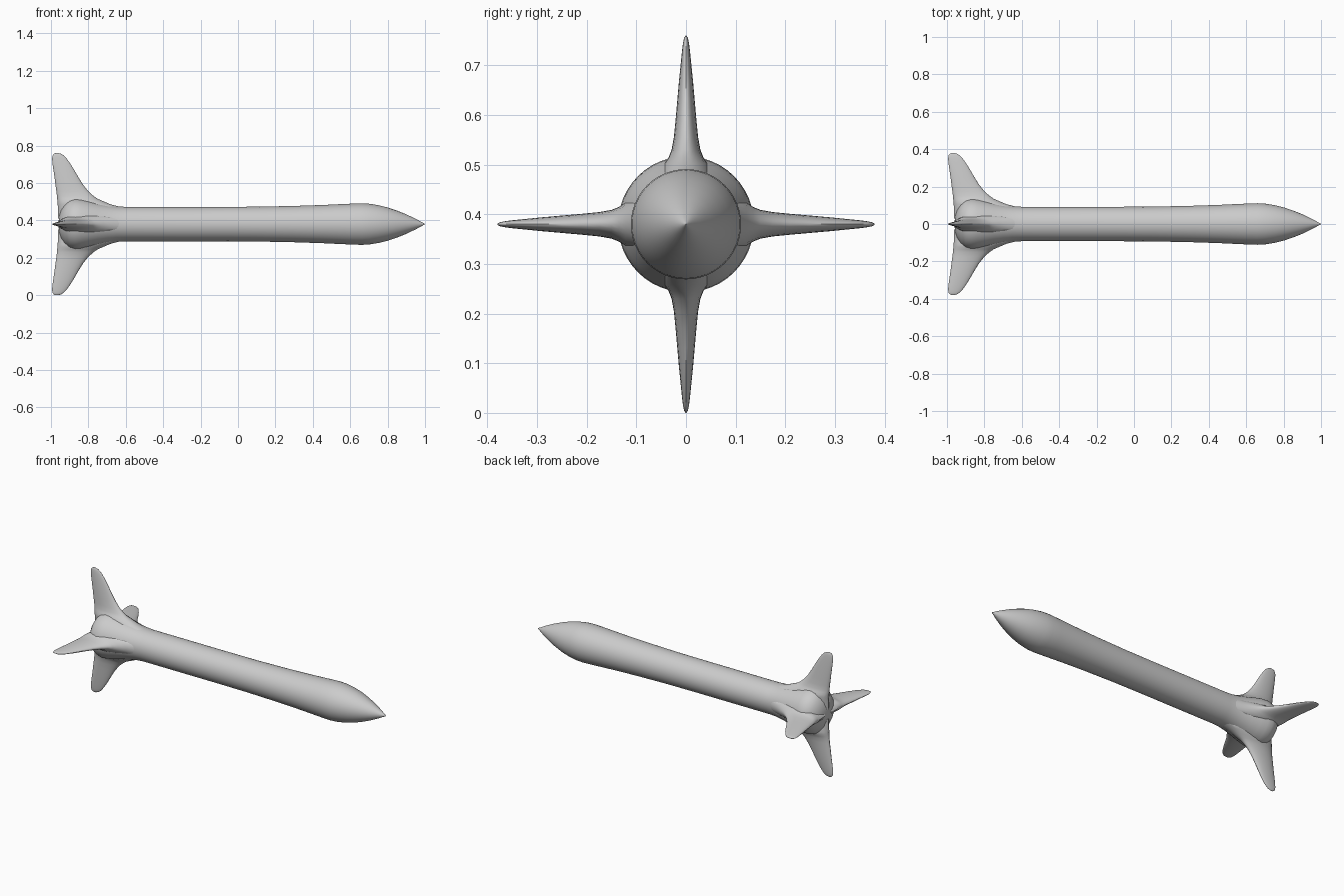
import bpy, bmesh
from math import sin, cos, pi
from mathutils import Matrix, Vector

if "Cube" in bpy.data.objects:
    bpy.data.objects.remove(bpy.data.objects["Cube"])

AXIS_Z = 0.38


def loft(name, rings, loc=(0, 0, 0)):
    """Skin a list of vertex rings and cap both ends."""
    bm = bmesh.new()
    loops = [[bm.verts.new(p) for p in ring] for ring in rings]
    n = len(loops[0])
    for a, b in zip(loops, loops[1:]):
        for i in range(n):
            j = (i + 1) % n
            bm.faces.new((a[i], a[j], b[j], b[i]))
    bm.faces.new(loops[0][::-1])
    bm.faces.new(loops[-1])
    bmesh.ops.remove_doubles(bm, verts=bm.verts, dist=1e-5)
    bmesh.ops.recalc_face_normals(bm, faces=bm.faces)
    me = bpy.data.meshes.new(name)
    bm.to_mesh(me)
    bm.free()
    ob = bpy.data.objects.new(name, me)
    ob.location = loc
    bpy.context.collection.objects.link(ob)
    bpy.ops.object.select_all(action='DESELECT')
    ob.select_set(True)
    bpy.context.view_layer.objects.active = ob
    bpy.ops.object.shade_smooth_by_angle(angle=0.8)
    return ob


# Fuselage with pointed nose, flared tail and domed base: (x, radius)
profile = [(1, 0.001), (0.95, 0.028), (0.9, 0.052), (0.85, 0.072), (0.8, 0.089),
           (0.75, 0.101), (0.7, 0.109), (0.66, 0.111), (0.6, 0.109), (0.45, 0.102),
           (0.3, 0.097), (0.1, 0.093), (-0.1, 0.092), (-0.6, 0.092), (-0.65, 0.095),
           (-0.7, 0.103), (-0.75, 0.114), (-0.8, 0.127), (-0.84, 0.135), (-0.87, 0.137),
           (-0.9, 0.129), (-0.925, 0.108), (-0.945, 0.078), (-0.957, 0.04), (-0.96, 0.002)]
N = 48
loft("fuselage", [[(x, r * cos(2 * pi * i / N), r * sin(2 * pi * i / N)) for i in range(N)]
                  for x, r in profile], (0, 0, AXIS_Z))

# Fin sections: (radius, leading x, trailing x, half thickness)
sections = [(0.03, -0.60, -0.962, 0.05), (0.085, -0.60, -0.963, 0.05),
            (0.105, -0.68, -0.964, 0.05), (0.122, -0.72, -0.965, 0.044),
            (0.135, -0.75, -0.967, 0.035), (0.15, -0.772, -0.968, 0.029),
            (0.175, -0.80, -0.971, 0.0245), (0.21, -0.828, -0.976, 0.021),
            (0.25, -0.853, -0.981, 0.0175), (0.29, -0.876, -0.987, 0.014),
            (0.325, -0.898, -0.992, 0.0105), (0.35, -0.916, -0.994, 0.008),
            (0.365, -0.93, -0.992, 0.006), (0.375, -0.944, -0.986, 0.004),
            (0.38, -0.96, -0.975, 0.001)]
M = 24
for k, label in enumerate(("top_fin", "left_fin", "bottom_fin", "right_fin")):
    turn = Matrix.Rotation(k * pi / 2, 3, 'X')
    rings = []
    for r, lead, trail, t in sections:
        mid, half = (lead + trail) / 2, (lead - trail) / 2
        rings.append([turn @ Vector((mid + half * cos(2 * pi * i / M),
                                     t * sin(2 * pi * i / M), r)) for i in range(M)])
    loft(label, rings, (0, 0, AXIS_Z))
